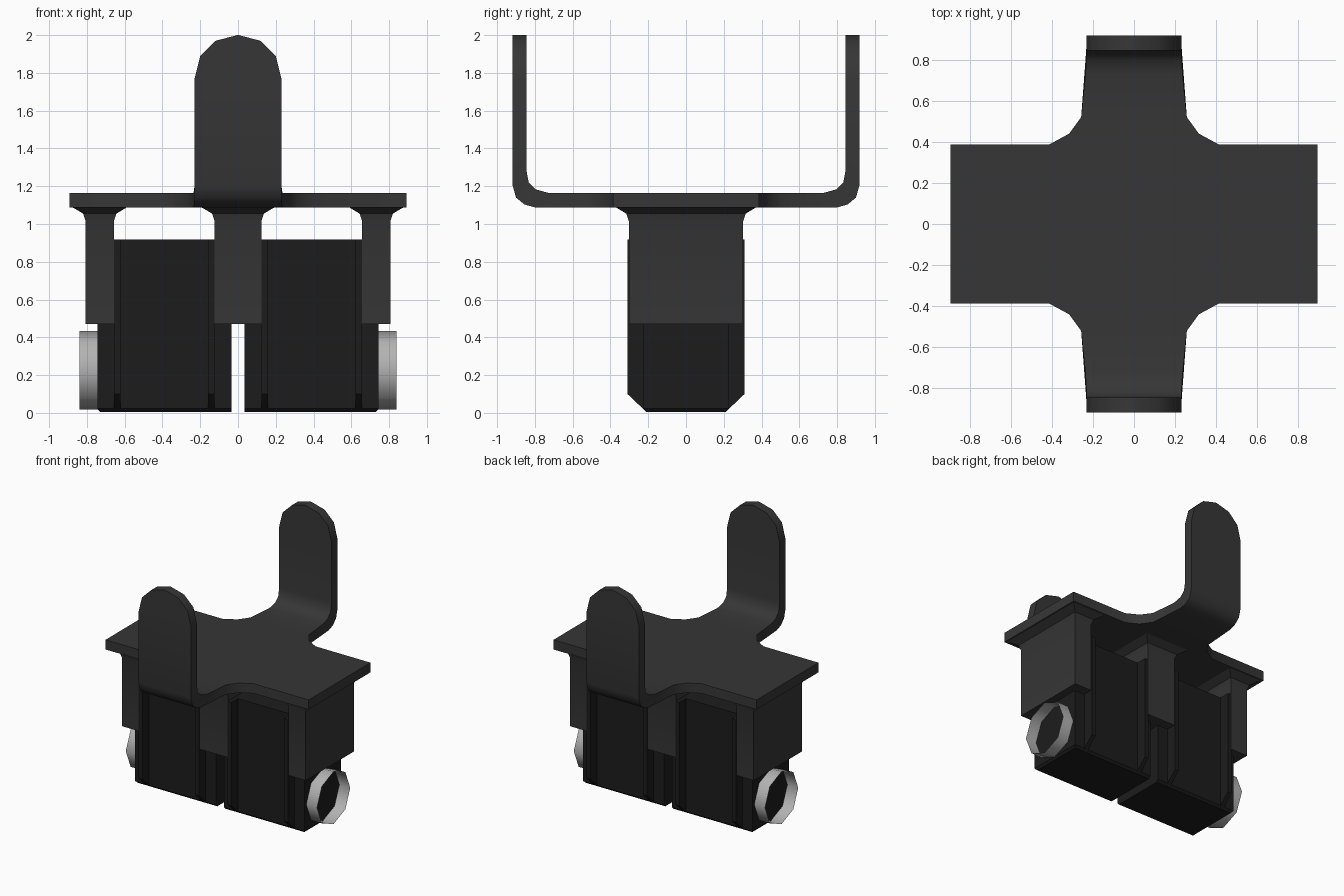
import bpy, bmesh, math

if "Cube" in bpy.data.objects:
    bpy.data.objects.remove(bpy.data.objects["Cube"])


def material(name, v):
    m = bpy.data.materials.new(name)
    m.diffuse_color = (v, v, v, 1)
    m.use_nodes = True
    m.node_tree.nodes["Principled BSDF"].inputs["Base Color"].default_value = m.diffuse_color
    return m


bracket_mat = material("dark_grey", 0.037)
block_mat = material("black", 0.012)
ring_mat = material("light_grey", 0.45)


def loft(name, sections, mat, smooth=None, caps=True):
    """Skin a list of equal-length closed point rings."""
    bm = bmesh.new()
    rings = [[bm.verts.new(p) for p in s] for s in sections]
    n = len(rings[0])
    for a, b in zip(rings, rings[1:]):
        for i in range(n):
            j = (i + 1) % n
            bm.faces.new((a[i], a[j], b[j], b[i]))
    if caps:
        bm.faces.new(rings[0][::-1])
        bm.faces.new(rings[-1])
    bmesh.ops.recalc_face_normals(bm, faces=bm.faces)
    me = bpy.data.meshes.new(name)
    bm.to_mesh(me)
    bm.free()
    me.materials.append(mat)
    ob = bpy.data.objects.new(name, me)
    bpy.context.collection.objects.link(ob)
    if smooth:
        bpy.ops.object.select_all(action='DESELECT')
        ob.select_set(True)
        bpy.context.view_layer.objects.active = ob
        bpy.ops.object.shade_smooth_by_angle(angle=math.radians(smooth))
    return ob


# Cross plate with two upturned rounded arms: (outer y, z, inner y, z, half width)
rows = [
    (.387, 1.088, .387, 1.165, .892),
    (.388, 1.088, .388, 1.165, .41),
    (.44, 1.088, .44, 1.165, .315),
    (.52, 1.088, .52, 1.165, .257),
    (.80, 1.088, .73, 1.165, .236),
    (.855, 1.103, .795, 1.183, .232),
    (.90, 1.14, .833, 1.22, .23),
    (.918, 1.205, .845, 1.285, .23),
    (.918, 1.77, .845, 1.77, .23),
    (.918, 1.89, .845, 1.89, .20),
    (.918, 1.97, .845, 1.97, .118),
    (.918, 2.0, .845, 2.0, .004),
]


def arm_section(r, s):
    yo, zo, yi, zi, w = r
    return [(-w, s * yo, zo), (w, s * yo, zo), (w, s * yi, zi), (-w, s * yi, zi)]


loft("cross_bracket", [arm_section(r, -1) for r in reversed(rows)]
     + [arm_section(r, 1) for r in rows], bracket_mat, 40)


def rect(x0, x1, y, z):
    return [(x0, -y, z), (x1, -y, z), (x1, y, z), (x0, y, z)]


# Hanging legs with flared tops
def leg(name, x0, x1):
    flare = [(0.47, 0), (1.015, 0), (1.055, .013), (1.09, .072)]
    loft(name, [rect(x0 - f, x1 + f, .303 + f, z) for z, f in flare], bracket_mat, 40)


leg("center_leg", -.124, .124)
leg("right_leg", .657, .807)
leg("left_leg", -.807, -.657)

for side, s in (("right", 1), ("left", -1)):
    # Block running past the legs, recessed between the cheeks
    loft(side + "_block", [rect(s * .035, s * .73, .21, .005),
                           rect(s * .035, s * .745, .227, .022),
                           rect(s * .035, s * .745, .227, .918)], block_mat)

    # Cheek plates with chamfered bottoms standing proud of the block
    profile = [(-.21, .005), (.21, .005), (.31, .1), (.31, .918), (-.31, .918), (-.31, .1)]
    for part, x0, x1 in (("inner", .125, .158), ("outer", .622, .656)):
        loft(f"{side}_{part}_cheek", [[(s * x, y, z) for y, z in profile] for x in (x0, x1)],
             block_mat)

    # Open octagonal ring on the outer end
    def ring(x):
        return [(s * x, .208 * math.sin(math.tau * i / 8),
                 .226 + .208 * math.cos(math.tau * i / 8)) for i in range(8)]
    loft(side + "_ring", [ring(.745), ring(.84)], ring_mat, 50, caps=False)
